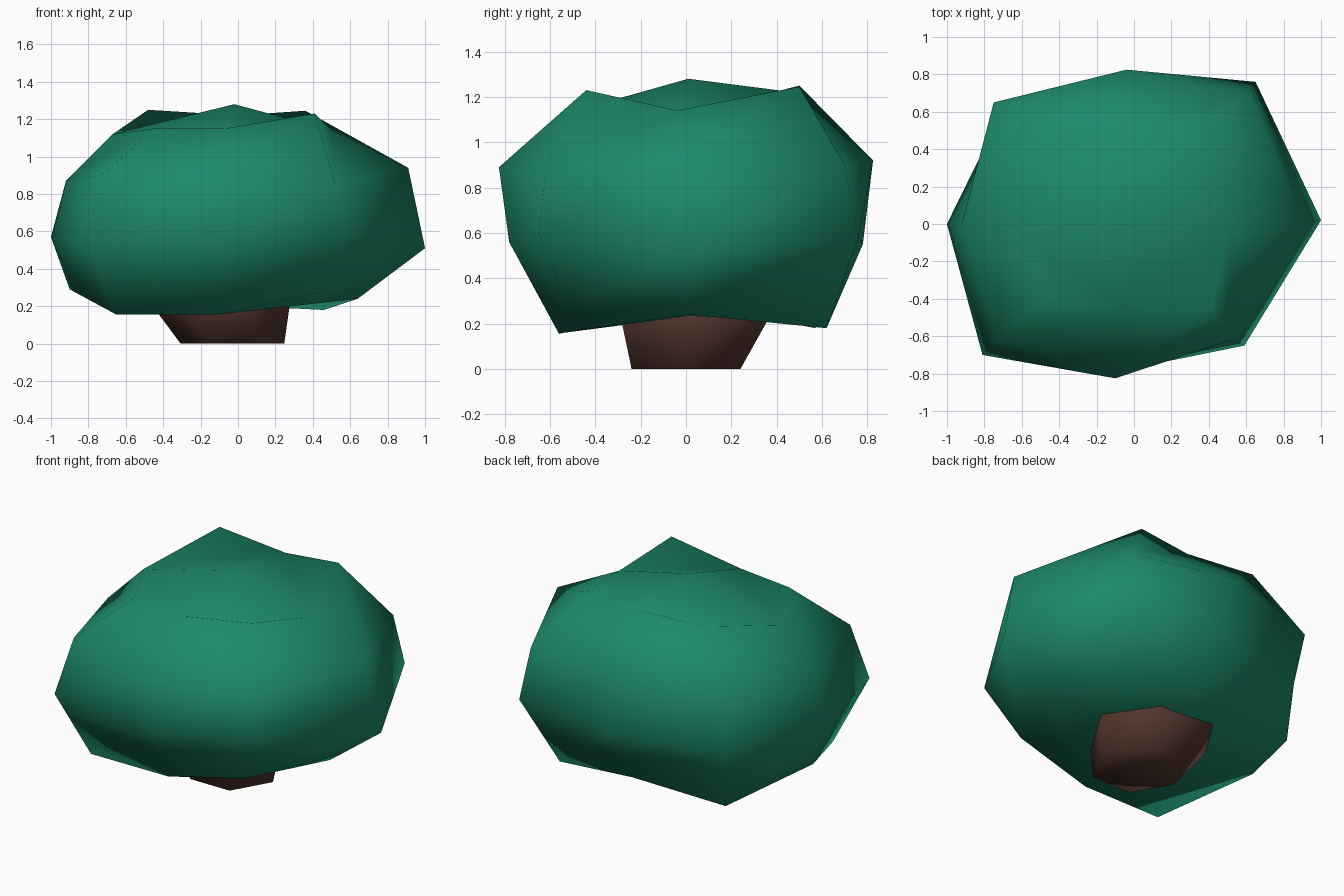
import bpy, bmesh, math

if "Cube" in bpy.data.objects:
    bpy.data.objects.remove(bpy.data.objects["Cube"])


def material(name, rgb):
    m = bpy.data.materials.new(name)
    m.diffuse_color = (*rgb, 1)
    m.use_nodes = True
    m.node_tree.nodes["Principled BSDF"].inputs["Base Color"].default_value = m.diffuse_color
    return m


def loft(name, rings, bottom, top, mat, corner_folds=False):
    """Skin a stack of rings (low to high) and fan each end to a point.
    With corner_folds the fan skips odd ring points, which get their own triangles."""
    bm = bmesh.new()
    loops = [[bm.verts.new(p) for p in r] for r in rings]
    n = len(loops[0])
    for i in range(n):
        j = (i + 1) % n
        for a, b in zip(loops, loops[1:]):
            bm.faces.new((a[i], a[j], b[j], b[i]))
    step = 2 if corner_folds else 1
    for loop, point in ((loops[0], bottom), (loops[-1], top)):
        centre = bm.verts.new(point)
        for i in range(0, n, step):
            k = (i + step) % n
            bm.faces.new((centre, loop[i], loop[k]))
            if corner_folds:
                bm.faces.new((loop[i], loop[i + 1], loop[k]))
    bmesh.ops.recalc_face_normals(bm, faces=bm.faces)
    me = bpy.data.meshes.new(name)
    bm.to_mesh(me)
    bm.free()
    me.materials.append(mat)
    me.shade_smooth()
    ob = bpy.data.objects.new(name, me)
    bpy.context.collection.objects.link(ob)
    return ob


green = material("leaf green", (0.012, 0.253, 0.145))
brown = material("bark brown", (0.088, 0.037, 0.026))

# Foliage: four irregular eight-sided rings, counter-clockwise from +x
rings = [
    [(.64, .02, .24), (.46, .62, .18), (-.04, .60, .205), (-.68, .57, .18),
     (-.90, 0, .29), (-.65, -.56, .155), (-.10, -.56, .157), (.42, -.52, .27)],
    [(1, .02, .51), (.65, .76, .58), (0, .78, .55), (-.70, .61, .55),
     (-1, 0, .57), (-.81, -.70, .55), (-.05, -.78, .56), (.59, -.65, .60)],
    [(.91, 0, .94), (.61, .70, .90), (-.04, .825, .92), (-.75, .65, .88),
     (-.92, 0, .87), (-.73, -.62, .90), (-.10, -.825, .89), (.52, -.62, .85)],
    [(.50, -.04, 1.14), (.36, .50, 1.245), (0, .48, 1.22), (-.48, .50, 1.25),
     (-.67, 0, 1.12), (-.45, -.40, 1.15), (-.07, -.45, 1.15), (.41, -.44, 1.23)],
]
loft("foliage", rings, (.03, 0, .23), (-.02, .01, 1.28), green, corner_folds=True)


# Trunk: six-sided, flaring upwards and leaning to the back left
def hexagon(cx, cy, r, z):
    return [(cx + r * math.cos(i * math.pi / 3), cy + r * math.sin(i * math.pi / 3), z)
            for i in range(6)]


loft("trunk", [hexagon(-.03, 0, .277, 0), hexagon(-.15, .07, .455, .40)],
     (-.03, 0, 0), (-.15, .07, .42), brown)
